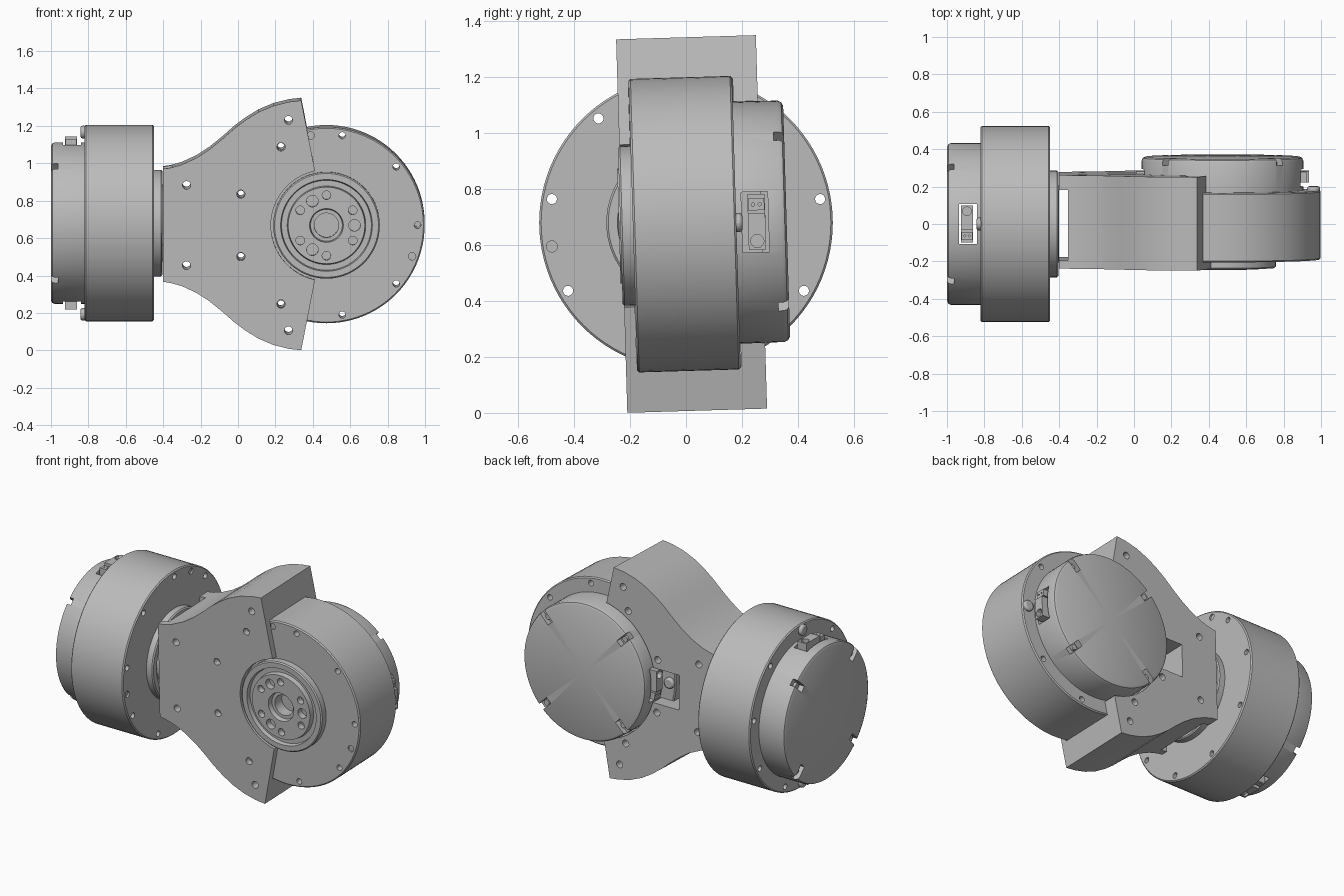
import bpy, bmesh
from math import sin, cos, pi, radians
from mathutils import Matrix, Vector

if "Cube" in bpy.data.objects:
    bpy.data.objects.remove(bpy.data.objects["Cube"])

grey = bpy.data.materials.new("metal grey")
grey.use_nodes = True
grey.diffuse_color = (0.5, 0.5, 0.5, 1)
grey.node_tree.nodes["Principled BSDF"].inputs["Base Color"].default_value = grey.diffuse_color


def make(name, bm):
    bmesh.ops.recalc_face_normals(bm, faces=bm.faces)
    mesh = bpy.data.meshes.new(name)
    bm.to_mesh(mesh)
    bm.free()
    mesh.materials.append(grey)
    ob = bpy.data.objects.new(name, mesh)
    bpy.context.collection.objects.link(ob)
    return ob


def lathe(name, profile, steps=96):
    """Revolve (radius, height) points about local z."""
    bm = bmesh.new()
    verts = [bm.verts.new((r, 0, z)) for r, z in profile]
    edges = [bm.edges.new(p) for p in zip(verts, verts[1:] + verts[:1])]
    bmesh.ops.spin(bm, geom=verts + edges, cent=(0, 0, 0), axis=(0, 0, 1),
                   angle=2 * pi, steps=steps)
    bmesh.ops.remove_doubles(bm, verts=bm.verts, dist=1e-5)
    return make(name, bm)


def add_box(bm, low, high, turn=0):
    low, high = Vector(low), Vector(high)
    m = (Matrix.Rotation(turn, 4, "Z") @ Matrix.Translation((low + high) / 2)
         @ Matrix.Diagonal((*(high - low), 1)))
    bmesh.ops.create_cube(bm, size=1, matrix=m)


def add_pin(bm, x, y, radius, z0, z1, sides=20):
    bmesh.ops.create_cone(bm, cap_ends=True, segments=sides, radius1=radius, radius2=radius,
                          depth=abs(z1 - z0), matrix=Matrix.Translation((x, y, (z0 + z1) / 2)))


def polar(r, degrees):
    return r * cos(radians(degrees)), r * sin(radians(degrees))


def cut(ob, cutter):
    """Subtract the cutter and discard it."""
    mod = ob.modifiers.new("cut", "BOOLEAN")
    mod.operation, mod.solver, mod.object = "DIFFERENCE", "EXACT", cutter
    cutter.hide_render = True
    bpy.ops.object.select_all(action="DESELECT")
    bpy.context.view_layer.objects.active = ob
    ob.select_set(True)
    bpy.ops.object.modifier_apply(modifier=mod.name)
    bpy.data.objects.remove(cutter)


def finish(ob, matrix):
    ob.matrix_world = matrix
    bpy.ops.object.select_all(action="DESELECT")
    bpy.context.view_layer.objects.active = ob
    ob.select_set(True)
    bpy.ops.object.shade_smooth_by_angle(angle=radians(30))


def actuator(side, matrix):
    # Housing: wide gear ring with a narrower rear cap, output towards local +z
    housing = lathe(side + "_housing", [
        (0, -.05), (.065, -.05), (.065, 0), (.518, 0), (.525, -.007), (.525, -.363),
        (.518, -.37), (.432, -.37), (.432, -.53), (.426, -.543), (.412, -.55), (0, -.55)])

    # Ring screw holes, two of them shallow
    bm = bmesh.new()
    for k in range(9):
        add_pin(bm, *polar(.487, 40 * k), .018, .05, -.45)
    for a in (-20, 100):
        add_pin(bm, *polar(.487, a), .02, .05, -.01)
    cut(housing, make("hole_cutter", bm))

    # Rim notches and the slot behind the connectors
    bm = bmesh.new()
    for k in range(4):
        add_box(bm, (.345, -.021, -.6), (.5, .021, -.512), pi / 4 + k * pi / 2)
    add_box(bm, (-.6, -.108, -.485), (.6, .108, -.39))
    cut(housing, make("notch_cutter", bm))
    finish(housing, matrix)

    # Output flange with bearing groove and bolt circle
    flange = lathe(side + "_output_flange", [
        (.065, -.002), (.285, -.002), (.285, .038), (.278, .045), (.245, .045), (.24, .02),
        (.21, .02), (.205, .05), (.09, .05), (.085, .02), (.065, .02)])
    bm = bmesh.new()
    for k in range(12):
        if k % 4 == 0:
            add_pin(bm, *polar(.15, 30 * k), .031, .01, .1)
        elif k % 2:
            add_pin(bm, *polar(.162, 30 * k), .023, .01, .1)
    cut(flange, make("bolt_cutter", bm))
    finish(flange, matrix)

    # Cap screws in the notches, large locating screws on the ring
    bm = bmesh.new()
    for k in range(4):
        add_pin(bm, *polar(.385, 45 + 90 * k), .018, -.5, -.53)
    finish(make(side + "_cap_screws", bm), matrix)
    bm = bmesh.new()
    for x in (-.487, .487):
        add_pin(bm, x, 0, .034, -.36, -.392)
    screws = make(side + "_locating_screws", bm)
    bev = screws.modifiers.new("round", "BEVEL")
    bev.width, bev.segments = .01, 2
    finish(screws, matrix)

    # Connectors on opposite sides of the cap
    for label, turn in (("outer", 0), ("inner", pi)):
        bm = bmesh.new()
        add_box(bm, (.28, -.1, -.474), (.462, .032, -.412))
        add_box(bm, (.28, .042, -.472), (.45, .085, -.414))
        plug = make(f"{side}_{label}_connector", bm)
        bm = bmesh.new()
        for y in (-.068, -.001):
            add_pin(bm, 0, y, .024, .43, .5, 12)
        for z in (-.012, .012):
            add_pin(bm, z, .063, .006, .43, .5, 8)
        bm.transform(Matrix.Translation((0, 0, -.443)) @ Matrix.Rotation(pi / 2, 4, "Y"))
        cut(plug, make("socket_cutter", bm))
        finish(plug, matrix @ Matrix.Rotation(turn, 4, "Z"))


# Left-hand unit points along +x; the other points forward and leans slightly
side_frame = Matrix(((0, 0, 1, -.45), (0, -1, 0, 0), (1, 0, 0, .68), (0, 0, 0, 1)))
front_frame = (Matrix.Translation((.473, 0, .675)) @ Matrix.Rotation(.03 + pi / 2, 4, "X")
               @ Matrix.Translation((0, 0, .19)))
actuator("side", side_frame)
actuator("front", front_frame)

# Bracket: flared outline mirrored about its middle, x measured in the world
upper = [(-.4, .302), (-.36, .308), (-.3, .325), (-.22, .362), (-.15, .408), (-.08, .465),
         (-.02, .518), (.04, .563), (.11, .606), (.19, .64), (.27, .66), (.338, .668),
         (.412, .29)]
outline = upper + [(x, -y) for x, y in reversed(upper)]
bm = bmesh.new()
face = bm.faces.new([bm.verts.new((x - .473, y, .04)) for x, y in outline])
ext = bmesh.ops.extrude_face_region(bm, geom=[face])
bmesh.ops.translate(bm, vec=(0, 0, -.5),
                    verts=[v for v in ext["geom"] if isinstance(v, bmesh.types.BMVert)])
bracket = make("bracket", bm)

# Stepped seat for the front unit
cut(bracket, lathe("seat_cutter", [
    (0, .2), (.297, .2), (.297, .001), (.527, .001), (.527, -.372), (.442, -.372),
    (.442, -.6), (0, -.6)]))

# Connector window in the back and gap at the narrow end
bm = bmesh.new()
add_box(bm, (-.613, -.11, -.6), (-.4, .11, -.22))
add_box(bm, (-1, -.6, -.38), (-.825, .6, -.004))
cut(bracket, make("window_cutter", bm))

# Bracket screw holes
bm = bmesh.new()
for x, y in ((-.275, .215), (.015, .167), (.23, .42), (.27, .563)):
    for s in (-1, 1):
        add_pin(bm, x - .473, s * y, .022, .2, -.6)
cut(bracket, make("screw_cutter", bm))
finish(bracket, front_frame)
